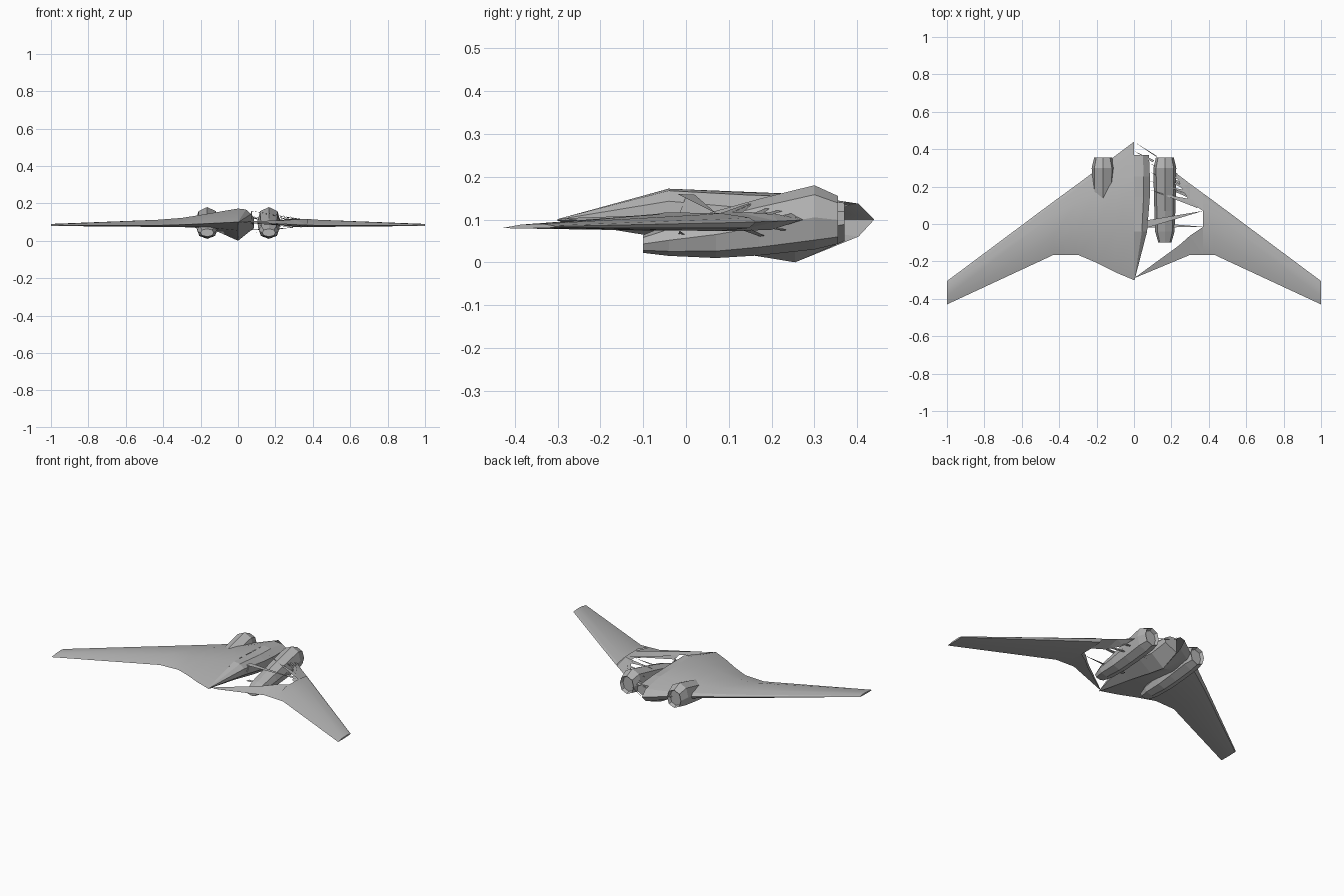
import bpy, bmesh, math

cube = bpy.data.objects.get("Cube")
if cube:
    bpy.data.objects.remove(cube, do_unlink=True)

grey = bpy.data.materials.new("hull grey")
grey.use_nodes = True
grey.diffuse_color = (0.45, 0.45, 0.45, 1)
grey.node_tree.nodes["Principled BSDF"].inputs["Base Color"].default_value = (0.45, 0.45, 0.45, 1)


def finish(name, bm, smooth=None, recalc=True):
    if recalc:
        bmesh.ops.recalc_face_normals(bm, faces=bm.faces[:])
    me = bpy.data.meshes.new(name)
    bm.to_mesh(me)
    bm.free()
    me.materials.append(grey)
    ob = bpy.data.objects.new(name, me)
    bpy.context.collection.objects.link(ob)
    if smooth:
        bpy.ops.object.select_all(action='DESELECT')
        ob.select_set(True)
        bpy.context.view_layer.objects.active = ob
        bpy.ops.object.shade_smooth_by_angle(angle=math.radians(smooth))
    return ob


def loft(rings, closed=True):
    """Bridge matching rings of points."""
    bm = bmesh.new()
    rows = [[bm.verts.new(p) for p in r] for r in rings]
    n = len(rows[0])
    for a, b in zip(rows, rows[1:]):
        for i in range(n if closed else n - 1):
            j = (i + 1) % n
            bm.faces.new((a[i], a[j], b[j], b[i]))
    return bm, rows


# Wing sections: x, leading y, trailing y, then heights along the chord
CHORD = (0, .05, .25, .65, 1)
STATIONS = [  # upper heights, then lower heights
    (0.00, .44, -.30, .100, .137, .160, .172, .100, .060, .000, .055),
    (0.10, .365, -.258, .100, .122, .148, .155, .095, .070, .045, .065),
    (0.20, .29, -.207, .100, .113, .132, .138, .090, .078, .068, .072),
    (0.30, .215, -.165, .096, .108, .118, .122, .086, .080, .073, .074),
    (0.43, .12, -.165, .093, .102, .112, .112, .082, .080, .074, .074),
    (1.00, -.305, -.43, .084, .086, .090, .088, .080, .081, .080, .079),
]


def section(x):
    for a, b in zip(STATIONS, STATIONS[1:]):
        if x <= b[0]:
            t = (x - a[0]) / (b[0] - a[0])
            return [p + (q - p) * t for p, q in zip(a, b)]
    return list(STATIONS[-1])


def heights(s, upper):
    return s[3:8] if upper else [s[3], s[8], s[9], s[10], s[7]]


def skin_z(x, y, upper):
    s = section(x)
    f = min(1, max(0, (s[1] - y) / (s[1] - s[2])))
    h = heights(s, upper)
    for i in range(4):
        if f <= CHORD[i + 1]:
            t = (f - CHORD[i]) / (CHORD[i + 1] - CHORD[i])
            return h[i] + (h[i + 1] - h[i]) * t
    return h[4]


def wing(name, xs, side):
    rings = []
    for x in xs:
        s = section(x)
        ys = [s[1] + (s[2] - s[1]) * c for c in CHORD]
        up = [(side * x, y, z) for y, z in zip(ys, heights(s, True))]
        low = [(side * x, y, z) for y, z in zip(ys, heights(s, False))]
        rings.append(up + low[3:0:-1])
    bm, rows = loft(rings)
    bm.faces.new(rows[-1])
    finish(name, bm, smooth=20)


# Complete right half, and the outer panel of the left wing
wing("right_wing", [0, .1, .2, .3, .43, 1], -1)
wing("left_wing", [.37, .43, 1], 1)


def patches(name, shapes):
    """Skin pieces given as plan outlines, lifted onto the wing surface."""
    bm = bmesh.new()
    for upper, outline in shapes:
        vs = [bm.verts.new((x, y, skin_z(x, y, upper))) for x, y in outline]
        f = bm.faces.new(vs)
        f.normal_update()
        if (f.normal.z > 0) != upper:
            f.normal_flip()
    bmesh.ops.triangulate(bm, faces=bm.faces[:])
    finish(name, bm, recalc=False)


# Remaining inner skin of the open left wing
lead = [(.37, .164), (.3, .215), (.225, .272), (.25, .2), (.30, .115), (.37, .07)]
trail = [(.37, -.015), (.30, -.062), (.24, -.115), (0, -.29), (.3, -.165), (.37, -.165)]
patches("left_leading_skin", [(u, lead) for u in (True, False)])
patches("left_trailing_skin", [(u, trail) for u in (True, False)])
patches("left_cross_braces", [(True, [(.37, .07), (.07, .02), (.07, -.02)]),
                              (False, [(.37, -.015), (.07, .01), (.07, -.02)])])

# Thin slats fanning inward from the open edge
slats = []
for i in range(8):
    t = i / 7
    bx, by = .34 - .10 * t, .085 + .165 * t
    tip = (.08 + .08 * (i % 2), by + .10 - .05 * (i % 2))
    slats.append((i % 3 != 2, [(bx, by), (bx - .01, by + .022), tip]))
slats.append((True, [(0, .44), (.12, .365), (.12, .358)]))
slats.append((True, [(0, .39), (.11, .34), (.10, .33)]))
patches("left_slats", slats)

# Half body along the centre line
BODY = [(-.30, .003, .101, .097), (-.04, .07, .172, .055), (.145, .085, .163, .018),
        (.255, .085, .160, .0), (.37, .08, .142, .05)]
rings = []
for y, w, top, bot in BODY:
    h = top - bot
    rings.append([(0, y, top), (w * .6, y, top - h * .04), (w, y, top - h * .25),
                  (w, y, bot + h * .42), (0, y, bot)])
bm, rows = loft(rings)
bm.faces.new(rows[0])
bm.faces.new(rows[-1])
finish("centre_body", bm)

# Small upright fin beside the body
bm = bmesh.new()
fin = [(-.015, .115), (0, .155), (.05, .13), (.05, .115)]
bm, rows = loft([[(x, y, z) for y, z in fin] for x in (.07, .076)])
for r in rows:
    bm.faces.new(r)
finish("body_fin", bm)

# Engines: y, bottom, top, half width
ENGINE = [(-.10, .022, .064, .035), (-.04, .015, .088, .052), (.07, .010, .120, .056),
          (.17, .016, .148, .059), (.30, .030, .180, .061), (.355, .043, .155, .048)]


def engine(name, cx):
    rings = []
    for y, bot, top, w in ENGINE:
        ring = []
        for k in range(8):
            a = k * math.pi / 4
            ring.append((cx + w * math.sin(a) * (1.08 if k % 2 else 1), y,
                         (bot + top) / 2 + (top - bot) / 2 * math.cos(a)))
        rings.append(ring)
    bm, rows = loft(rings)
    bm.faces.new(rows[0])
    end = bm.faces.new(rows[-1])
    bmesh.ops.recalc_face_normals(bm, faces=bm.faces[:])
    bmesh.ops.inset_region(bm, faces=[end], thickness=.008, depth=0)
    bmesh.ops.translate(bm, verts=end.verts[:], vec=(0, -.02, 0))
    finish(name, bm)


engine("right_engine", -.165)
engine("left_engine", .165)
